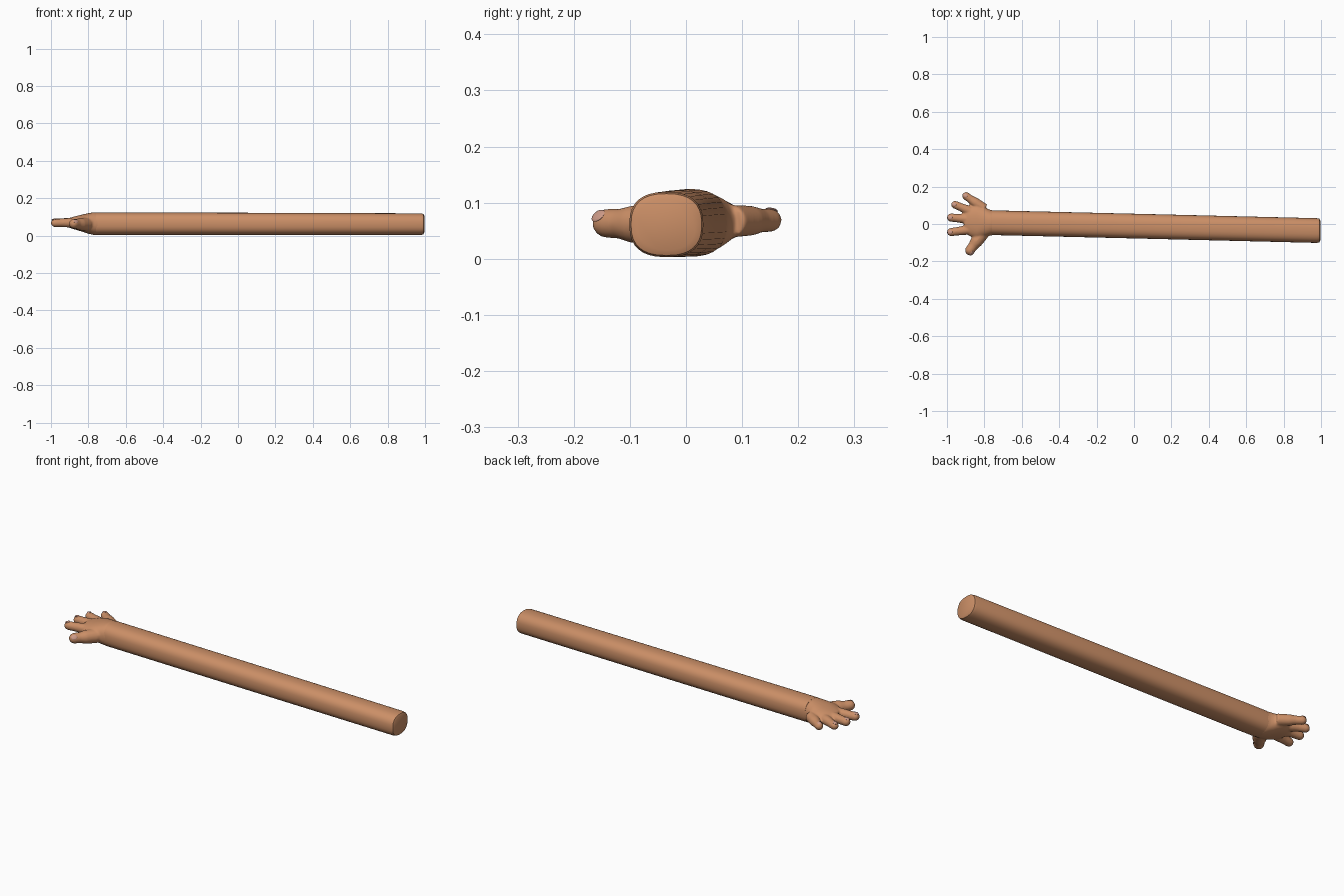
import bpy, bmesh, math
from mathutils import Vector

if "Cube" in bpy.data.objects:
    bpy.data.objects.remove(bpy.data.objects["Cube"])


def material(name, rgb):
    m = bpy.data.materials.new(name)
    m.diffuse_color = (*rgb, 1)
    m.use_nodes = True
    m.node_tree.nodes["Principled BSDF"].inputs["Base Color"].default_value = m.diffuse_color
    return m


skin = material("skin", (0.60, 0.275, 0.135))
nail_pink = material("nail pink", (0.62, 0.33, 0.25))


def add_loft(bm, rings):
    """Skin a list of vertex-position rings and cap both ends."""
    loops = [[bm.verts.new(p) for p in r] for r in rings]
    n = len(loops[0])
    for a, b in zip(loops, loops[1:]):
        for i in range(n):
            j = (i + 1) % n
            bm.faces.new((a[i], a[j], b[j], b[i]))
    bm.faces.new(loops[0][::-1])
    bm.faces.new(loops[-1])


def squircle(x, yc, hw, zc, hz, n=32, power=0.8):
    """Rounded-square section across the x axis."""
    pts = []
    for i in range(n):
        a = 2 * math.pi * i / n
        c, s = math.cos(a), math.sin(a)
        pts.append((x, yc + hw * math.copysign(abs(c) ** power, c),
                    zc + hz * math.copysign(abs(s) ** power, s)))
    return pts


def add_finger(bm, a, b, r0, r1):
    """Tapered tube from a to b with a rounded tip."""
    a, b = Vector(a), Vector(b)
    d = (b - a).normalized()
    u = d.cross(Vector((0, 0, 1))).normalized()
    v = u.cross(d)
    length = (b - a).length - r1
    steps = [(0, r0), (length * 0.5, r0 * 0.93), (length * 0.75, r1 * 1.03)]
    steps += [(length + r1 * math.sin(t), r1 * math.cos(t))
              for t in (0, 0.4, 0.8, 1.15, 1.45)]
    add_loft(bm, [[a + d * s + (u * math.cos(k * math.pi / 8)
                                + v * math.sin(k * math.pi / 8)) * r
                   for k in range(16)] for s, r in steps])


def finish(name, bm, mat):
    bmesh.ops.recalc_face_normals(bm, faces=bm.faces)
    me = bpy.data.meshes.new(name)
    bm.to_mesh(me)
    bm.free()
    me.materials.append(mat)
    ob = bpy.data.objects.new(name, me)
    bpy.context.collection.objects.link(ob)
    return ob


def shade(ob, angle):
    bpy.ops.object.select_all(action='DESELECT')
    ob.select_set(True)
    bpy.context.view_layer.objects.active = ob
    bpy.ops.object.shade_smooth_by_angle(angle=math.radians(angle))


# Long forearm with a chamfered, closed end
bm = bmesh.new()
add_loft(bm, [squircle(*s) for s in (
    (-0.76, 0.007, 0.066, 0.064, 0.060),
    (0.12, -0.014, 0.066, 0.0625, 0.0595),
    (0.978, -0.035, 0.066, 0.061, 0.058),
    (0.991, -0.035, 0.063, 0.061, 0.055),
    (0.996, -0.035, 0.052, 0.061, 0.045))])
shade(finish("forearm", bm, skin), 40)

# Hand: flaring palm and five spread fingers fused together
FINGERS = (  # base, tip, base radius, tip radius
    ((-0.80, 0.080, 0.067), (-0.915, 0.162, 0.069), 0.029, 0.021),
    ((-0.83, 0.050, 0.070), (-0.976, 0.111, 0.068), 0.027, 0.021),
    ((-0.84, 0.022, 0.072), (-1.000, 0.036, 0.068), 0.027, 0.022),
    ((-0.84, -0.025, 0.070), (-1.000, -0.046, 0.067), 0.027, 0.022),
    ((-0.81, -0.050, 0.060), (-0.893, -0.162, 0.064), 0.036, 0.026),
)
bm = bmesh.new()
add_loft(bm, [squircle(*s, power=0.9) for s in (
    (-0.74, 0.006, 0.064, 0.064, 0.058),
    (-0.77, 0.007, 0.069, 0.064, 0.061),
    (-0.80, 0.010, 0.080, 0.065, 0.055),
    (-0.84, 0.012, 0.092, 0.067, 0.044),
    (-0.88, 0.014, 0.078, 0.068, 0.033),
    (-0.908, 0.012, 0.050, 0.068, 0.024))])
for f in FINGERS:
    add_finger(bm, *f)
hand = finish("hand", bm, skin)
remesh = hand.modifiers.new("fuse", 'REMESH')
remesh.mode = 'VOXEL'
remesh.voxel_size = 0.005
remesh.use_smooth_shade = True
smooth = hand.modifiers.new("soften", 'SMOOTH')
smooth.factor = 0.5
smooth.iterations = 4
shade(hand, 60)

# Nails: thin domed plates on the upper side of each fingertip
for i, (a, b, r0, r1) in enumerate(FINGERS):
    a, b = Vector(a), Vector(b)
    d = (b - a).normalized()
    up = Vector((0, 0, 1))
    if i == 4:  # the thumb is rolled so its nail faces the wrist
        up = Vector((0.85, 0, 0.5))
    up = (up - d * up.dot(d)).normalized()
    side = d.cross(up)
    bm = bmesh.new()
    bmesh.ops.create_uvsphere(bm, u_segments=16, v_segments=8, radius=1)
    centre = b - d * r1 * 0.75 + up * r1 * 0.86
    tilt = (up + d * 0.25).normalized()
    along = side.cross(tilt)
    for v in bm.verts:
        x, y, z = v.co
        v.co = centre + along * x * r1 * 0.6 + side * y * r1 * 0.5 + tilt * z * 0.0035
    shade(finish("nail_%d" % (i + 1), bm, nail_pink), 60)
